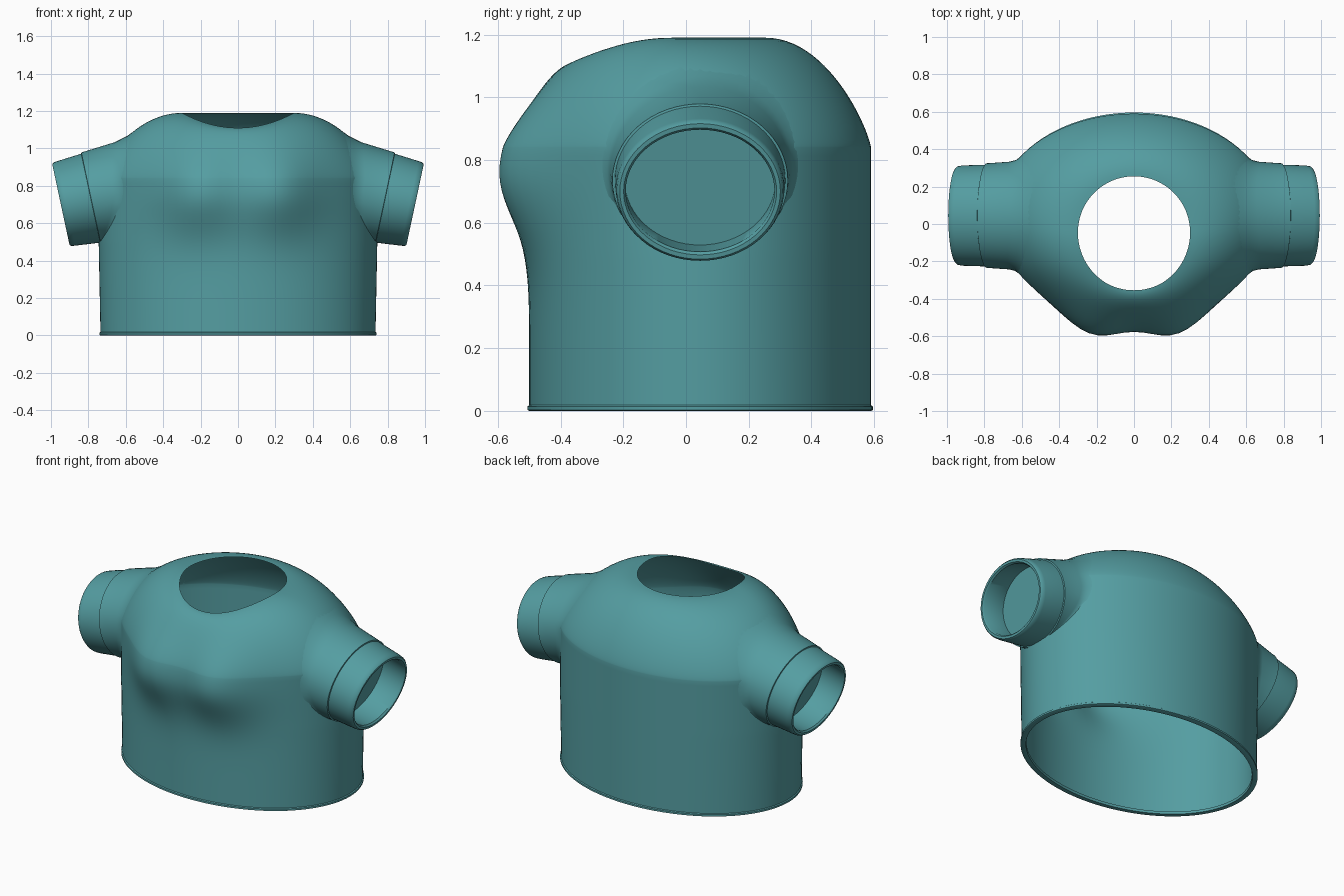
import bpy, bmesh
from math import sin, cos, pi, exp
from mathutils import Vector
from mathutils.bvhtree import BVHTree

if "Cube" in bpy.data.objects:
    bpy.data.objects.remove(bpy.data.objects["Cube"])

N = 96
CY = 0.045                      # depth centre of the torso and sleeves
mat = bpy.data.materials.new("teal_cloth")
mat.diffuse_color = (0.09, 0.34, 0.36, 1)
mat.use_nodes = True
mat.node_tree.nodes["Principled BSDF"].inputs["Base Color"].default_value = mat.diffuse_color


def loft(rings, cap=False):
    bm = bmesh.new()
    loops = [[bm.verts.new(p) for p in r] for r in rings]
    for a, b in zip(loops, loops[1:]):
        n = len(a)
        for i in range(n):
            j = (i + 1) % n
            bm.faces.new((a[i], a[j], b[j], b[i]))
    if cap:
        bm.faces.new(loops[-1])
    bm.normal_update()
    return bm


def finish(bm, name):
    me = bpy.data.meshes.new(name)
    bm.to_mesh(me)
    bm.free()
    ob = bpy.data.objects.new(name, me)
    bpy.context.collection.objects.link(ob)
    me.materials.append(mat)
    bpy.ops.object.select_all(action='DESELECT')
    bpy.context.view_layer.objects.active = ob
    ob.select_set(True)
    bpy.ops.object.shade_smooth_by_angle(angle=0.7)
    return ob


def bust(p):
    # two soft bumps pushed out of the front
    if p.y < CY:
        sz = 0.15 if p.z < 0.76 else 0.17
        side = sum(exp(-0.5 * ((p.x - c) / 0.15) ** 2) for c in (-0.22, 0.22))
        front = min(1, (CY - p.y) / 0.25)
        p.y -= 0.113 * side * front * exp(-0.5 * ((p.z - 0.76) / sz) ** 2)
    return p


def torso_ring(z, grow=0.0):
    a, b = 0.735 + 0.01 * min(1, z / 0.5) + grow, 0.545 + grow
    return [bust(Vector((a * cos(2 * pi * i / N), CY + b * sin(2 * pi * i / N), z)))
            for i in range(N)]


def shoulder_ring(t):
    # blends the torso oval into the round neck opening
    s = 1 - cos(t * pi / 2)
    f = (1 - (1 - s) ** 2) ** 0.8
    ring = []
    for i in range(N):
        u = 2 * pi * i / N
        low = Vector((0.745 * cos(u), CY + 0.545 * sin(u), 0.84))
        neck = Vector((0.3 * cos(u), -0.045 + 0.3 * sin(u),
                       1.19 - 0.08 * max(0, -sin(u)) ** 2))
        p = low.lerp(neck, s)
        p.z = low.z + (neck.z - low.z) * f
        ring.append(bust(p))
    return ring


# Torso shell with rolled hem, open at the bottom and the neck
rings = [torso_ring(z, g) for z, g in
         ((0.015, -0.028), (0, -0.025), (0, 0), (0.003, 0.006), (0.014, 0.006), (0.018, 0))]
rings += [torso_ring(0.018 + 0.822 * k / 30) for k in range(1, 30)]
rings += [shoulder_ring(k / 24) for k in range(25)]
torso = loft(rings)
tree = BVHTree.FromBMesh(torso)
finish(torso, "shirt_torso")


def sleeve_point(side, d, ry, rz, u):
    # d is the distance back from the cuff end along the sloping sleeve axis
    x = 0.947 - 0.978 * d + 0.209 * rz * sin(u)
    z = 0.70 + 0.209 * d + 0.978 * rz * sin(u)
    return Vector((side * x, CY + ry * cos(u), z))


def sleeve(side, name):
    M = 64
    angles = [2 * pi * i / M for i in range(M)]
    ring = lambda d, ry, rz: [sleeve_point(side, d, ry, rz, u) for u in angles]
    seam = ring(0.172, 0.280, 0.250)

    def on_torso(extra):
        out = []
        for p, u in zip(seam, angles):
            g = extra * (1 if sin(u) > -0.3 else 0.4)
            q = sleeve_point(side, 0.42, 0.297 + g, 0.272 + g, u)
            hit = tree.ray_cast(p, (q - p).normalized(), 0.45)[0]
            out.append(hit if hit else q)
        return out

    root, flare = on_torso(0), on_torso(0.03)
    mid = [p.lerp(q, 0.75) for p, q in zip(seam, root)]
    near = [p.lerp(q, 0.92).lerp(r, 0.3) for p, q, r in zip(seam, root, flare)]
    # sleeve, seam groove, cuff, rounded cuff lip, inner wall, inner cap
    rings = [flare, near, mid, seam,
             ring(0.165, 0.280, 0.250), ring(0.163, 0.272, 0.243),
             ring(0.03, 0.268, 0.231), ring(0.008, 0.264, 0.228),
             ring(0, 0.256, 0.221), ring(0, 0.244, 0.207),
             ring(0.01, 0.237, 0.199), ring(0.155, 0.240, 0.208)]
    bm = loft(rings, cap=True)
    bmesh.ops.recalc_face_normals(bm, faces=bm.faces)
    finish(bm, name)


sleeve(1, "right_side_sleeve")
sleeve(-1, "left_side_sleeve")
